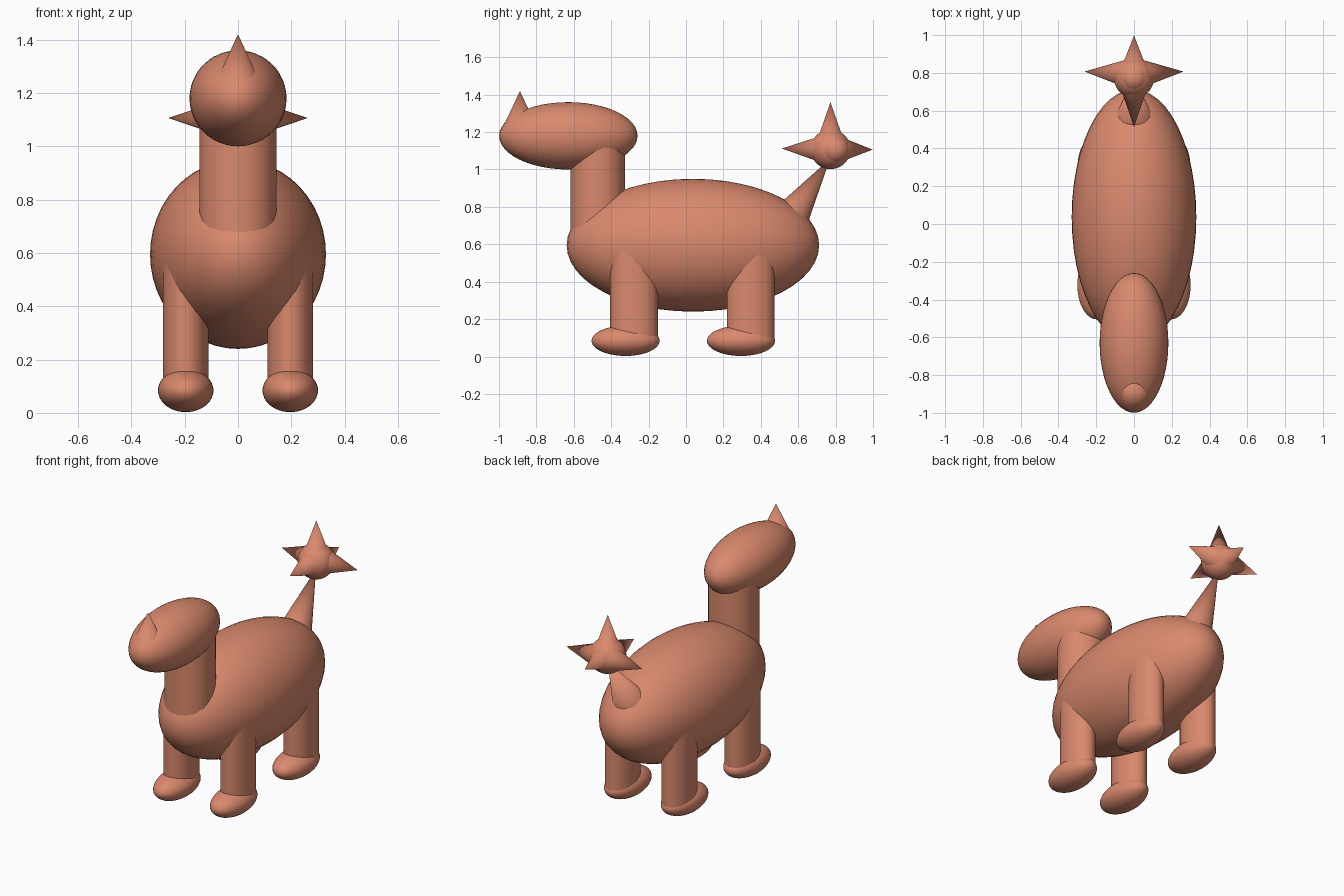
import bpy, math
from mathutils import Vector

if "Cube" in bpy.data.objects:
    bpy.data.objects.remove(bpy.data.objects["Cube"])

clay = bpy.data.materials.new("terracotta")
clay.diffuse_color = (0.70, 0.25, 0.155, 1)
clay.use_nodes = True
clay.node_tree.nodes["Principled BSDF"].inputs["Base Color"].default_value = clay.diffuse_color


def finish(name):
    ob = bpy.context.object
    ob.name = name
    ob.data.materials.append(clay)
    bpy.ops.object.transform_apply(location=False, rotation=False, scale=True)
    bpy.ops.object.shade_smooth_by_angle(angle=math.radians(40))
    return ob


def ellipsoid(name, center, radii):
    bpy.ops.mesh.primitive_uv_sphere_add(segments=48, ring_count=24, radius=1, location=center)
    bpy.context.object.scale = radii
    return finish(name)


def column(name, x, y, z0, z1, rx, ry):
    bpy.ops.mesh.primitive_cylinder_add(vertices=48, radius=1, depth=z1 - z0,
                                        location=(x, y, (z0 + z1) / 2))
    bpy.context.object.scale = (rx, ry, 1)
    return finish(name)


def spike(name, base, tip, radius):
    base, tip = Vector(base), Vector(tip)
    axis = tip - base
    bpy.ops.mesh.primitive_cone_add(vertices=32, radius1=radius, radius2=0, depth=axis.length,
                                    location=(base + tip) / 2)
    bpy.context.object.rotation_euler = axis.to_track_quat('Z', 'Y').to_euler()
    return finish(name)


# Body, neck, head and horn
ellipsoid("body", (0, 0.037, 0.595), (0.33, 0.675, 0.355))
column("neck", 0, -0.472, 0.62, 1.15, 0.145, 0.145)
ellipsoid("head", (0, -0.629, 1.18), (0.182, 0.37, 0.18))
spike("horn", (0, -0.888, 1.21), (0, -0.888, 1.42), 0.098)

# Four oval legs with feet pointing forward
for side, x in (("left", -0.196), ("right", 0.196)):
    for end, y, fy in (("front", -0.278, -0.323), ("back", 0.345, 0.294)):
        column(f"{end}_{side}_leg", x, y, 0.08, 0.59, 0.086, 0.127)
        ellipsoid(f"{end}_{side}_foot", (x, fy, 0.084), (0.104, 0.182, 0.081))

# Tapered tail
spike("tail", (0, 0.51, 0.667), (0, 0.77, 1.057), 0.122)

# Spiked tail ball: four level spikes and one upright
hub = (0, 0.773, 1.108)
ellipsoid("tail_ball", hub, (0.106, 0.106, 0.106))
tips = {"left": (-0.262, 0.807, 1.106), "right": (0.262, 0.807, 1.106),
        "front": (0, 0.512, 1.112), "back": (0, 0.998, 1.106), "top": (0, 0.772, 1.36)}
for label, tip in tips.items():
    start = (0, 0.795, 1.106) if label in ("left", "right") else hub
    spike(f"tail_spike_{label}", start, tip, 0.088)
